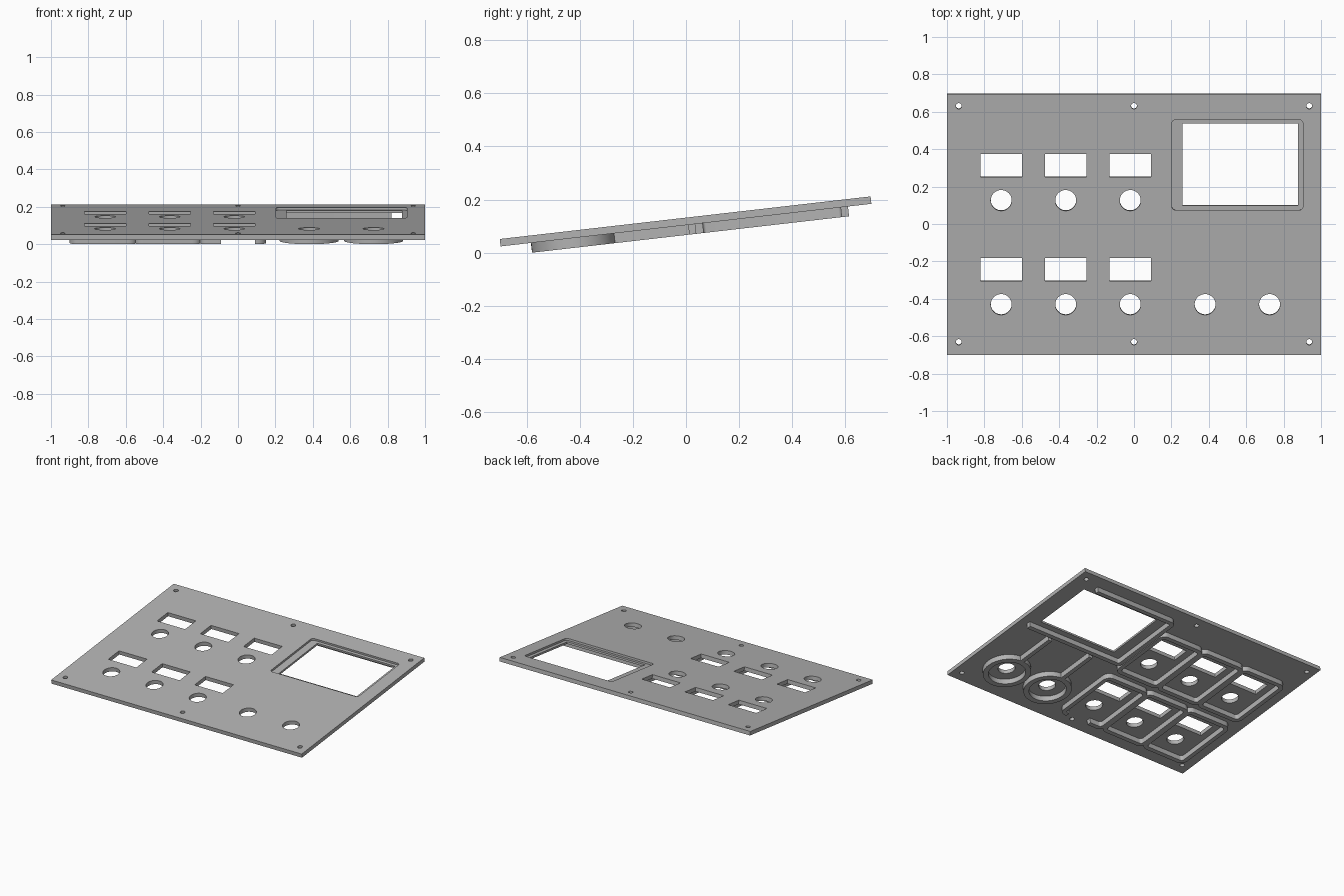
import bpy, bmesh, math
from mathutils import Vector, Matrix

if "Cube" in bpy.data.objects:
    bpy.data.objects.remove(bpy.data.objects["Cube"])

grey = bpy.data.materials.new("panel grey")
grey.use_nodes = True
COLOUR = (0.45, 0.45, 0.45, 1)
grey.diffuse_color = COLOUR
grey.node_tree.nodes["Principled BSDF"].inputs["Base Color"].default_value = COLOUR

THICK, RIB, WALL = 0.028, 0.037, 0.03
TILT = math.radians(6.55)
parts = []


def rounded(points, radii):
    """Round the right-angled corners of an outline."""
    out = []
    for i, (p, r) in enumerate(zip(points, radii)):
        p = Vector(p)
        if r == 0:
            out.append(p)
            continue
        a = (Vector(points[i - 1]) - p).normalized()
        b = (Vector(points[(i + 1) % len(points)]) - p).normalized()
        centre = p + r * (a + b)
        for k in range(7):
            t = k / 6 * math.pi / 2
            out.append(centre - r * (b * math.cos(t) + a * math.sin(t)))
    return out


def rect(x0, x1, y0, y1, r=0):
    return rounded([(x0, y0), (x1, y0), (x1, y1), (x0, y1)], [r] * 4)


def circle(x, y, r, n=48):
    return [Vector((x + r * math.cos(2 * math.pi * k / n),
                    y + r * math.sin(2 * math.pi * k / n))) for k in range(n)]


def slab(name, loops, z0, z1):
    """Extrude filled outlines (inner outlines become holes) into a solid."""
    curve = bpy.data.curves.new(name + " outline", 'CURVE')
    curve.dimensions, curve.fill_mode = '2D', 'BOTH'
    curve.extrude = (z1 - z0) / 2
    for loop in loops:
        s = curve.splines.new('POLY')
        s.points.add(len(loop) - 1)
        for pt, v in zip(s.points, loop):
            pt.co = (v.x, v.y, 0, 1)
        s.use_cyclic_u = True
    temp = bpy.data.objects.new(name + " outline", curve)
    bpy.context.collection.objects.link(temp)
    dg = bpy.context.evaluated_depsgraph_get()
    mesh = bpy.data.meshes.new_from_object(temp.evaluated_get(dg))
    bpy.data.objects.remove(temp)
    bm = bmesh.new()
    bm.from_mesh(mesh)
    bmesh.ops.remove_doubles(bm, verts=bm.verts, dist=1e-5)
    bmesh.ops.recalc_face_normals(bm, faces=bm.faces)
    bmesh.ops.translate(bm, verts=bm.verts, vec=(0, 0, (z0 + z1) / 2))
    bm.to_mesh(mesh)
    bm.free()
    mesh.materials.clear()
    mesh.materials.append(grey)
    ob = bpy.data.objects.new(name, mesh)
    bpy.context.collection.objects.link(ob)
    parts.append(ob)
    return ob


def cut(ob, loop, z0, z1):
    """Subtract an extruded outline from a part."""
    cutter = slab("cutter", [loop], z0, z1)
    parts.remove(cutter)
    mod = ob.modifiers.new("cut", 'BOOLEAN')
    mod.operation, mod.solver, mod.object = 'DIFFERENCE', 'EXACT', cutter
    dg = bpy.context.evaluated_depsgraph_get()
    mesh = bpy.data.meshes.new_from_object(ob.evaluated_get(dg))
    ob.modifiers.clear()
    ob.data = mesh
    bpy.data.objects.remove(cutter)


# Panel plate with windows, knob holes, screw holes and display opening
columns, rows = (-0.71, -0.365, -0.02), (-0.43, 0.13)
knobs = (0.38, 0.725)
loops = [rect(-1, 1, -0.703, 0.703), rect(0.258, 0.878, 0.102, 0.542)]
for y in rows:
    for x in columns:
        loops.append(circle(x, y, 0.056))
        loops.append(rect(x - 0.112, x + 0.112, y + 0.126, y + 0.249))
loops += [circle(x, rows[0], 0.056) for x in knobs]
loops += [circle(x, y, 0.016, 24) for x in (-0.937, 0, 0.937) for y in (-0.632, 0.638)]
plate = slab("panel_plate", loops, 0, THICK)

# Shallow recess around the display opening
cut(plate, rect(0.203, 0.903, 0.078, 0.563, 0.018), THICK * 0.5, THICK * 2)

# Rounded frames below each switch position
for row, y in enumerate(rows):
    for col in range(3):
        x0 = -0.9 + 0.345 * col
        x1, y0, y1 = x0 + 0.345 + WALL / 2, y - 0.157, y + 0.34
        frame = slab(f"switch_frame_{row + 1}_{col + 1}", [
            rect(x0, x1, y0, y1, 0.05),
            rect(x0 + WALL, x1 - WALL, y0 + WALL, y1 - WALL, 0.02)], -RIB, 0)
        if row == 0 and col == 2:
            # gap beside the front middle screw
            cut(frame, rect(-0.09, 0.09, y0 - 0.05, y0 + 0.06), -0.1, 0.05)

# Knob rings with straight stiffening ribs
for i, x in enumerate(knobs):
    slab(f"knob_ring_{i + 1}", [circle(x, rows[0], 0.158), circle(x, rows[0], 0.122)], -RIB, 0)
    slab(f"knob_rib_{i + 1}", [rect(x - WALL / 2, x + WALL / 2, -0.28, 0.01)], -RIB, 0)

# Three-sided wall around the display
slab("display_wall", [rounded(
    [(0.94, 0.033), (0.155, 0.033), (0.155, 0.614), (0.82, 0.614),
     (0.82, 0.586), (0.185, 0.586), (0.185, 0.063), (0.94, 0.063)],
    [0, 0.04, 0.04, 0, 0, 0.012, 0.012, 0])], -RIB, 0)

# Tilt the whole panel and rest its lowest point on the ground
tilt = Matrix.Rotation(TILT, 4, 'X')
for ob in parts:
    ob.data.transform(tilt)
low = min(v.co.z for ob in parts for v in ob.data.vertices)
bpy.ops.object.select_all(action='DESELECT')
for ob in parts:
    ob.data.transform(Matrix.Translation((0, 0, -low)))
    ob.select_set(True)
bpy.context.view_layer.objects.active = plate
bpy.ops.object.shade_smooth_by_angle(angle=math.radians(30))
